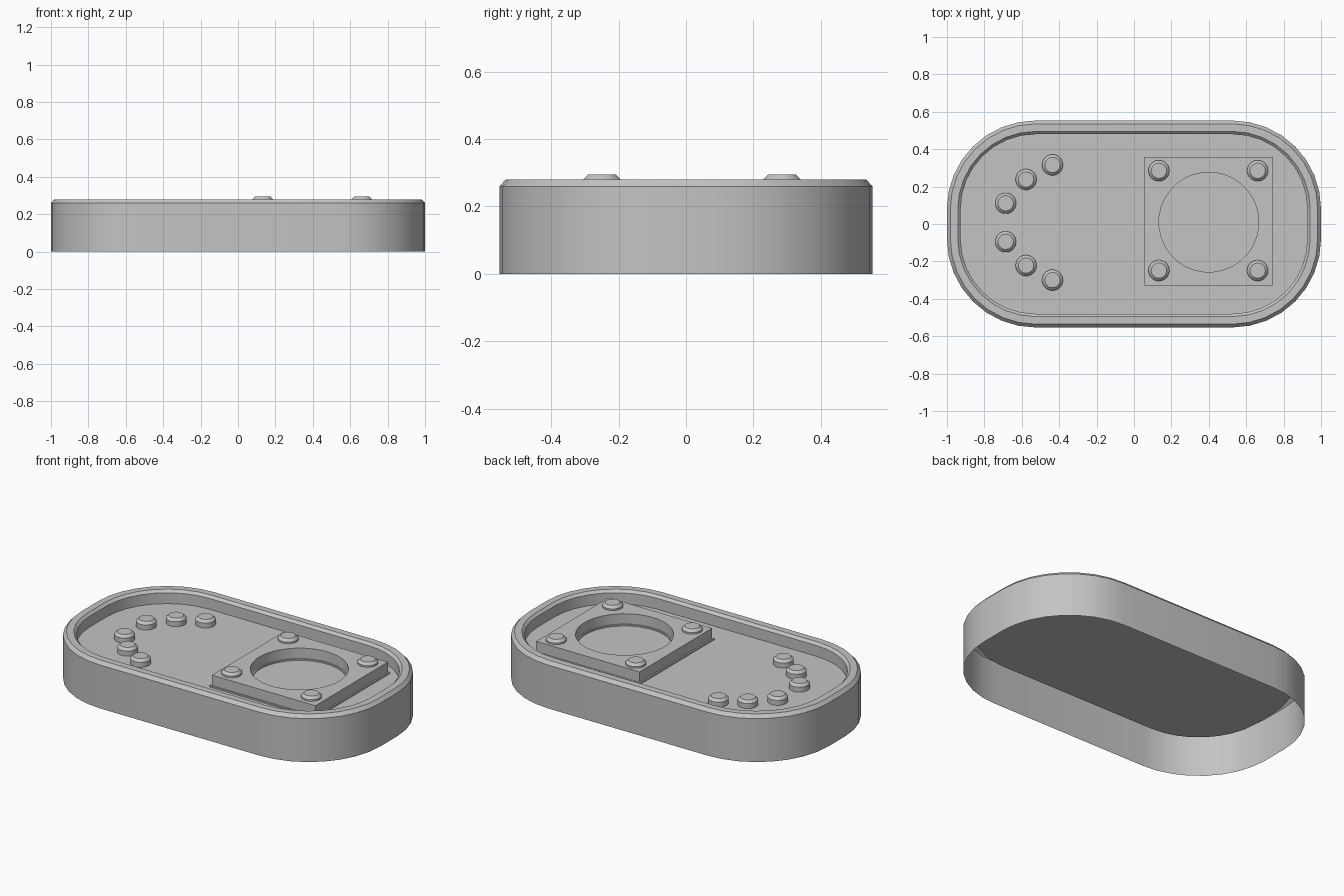
import bpy, bmesh, math

cube = bpy.data.objects.get("Cube")
if cube:
    bpy.data.objects.remove(cube)

grey = bpy.data.materials.new("plain_grey")
grey.use_nodes = True
colour = (0.55, 0.55, 0.55, 1)
grey.diffuse_color = colour
grey.node_tree.nodes["Principled BSDF"].inputs["Base Color"].default_value = colour

FLOOR, PLATE_TOP, BOLT_TOP = 0.20, 0.27, 0.295
PLATE_X, PLATE_Y = 0.40, 0.015
CORNER, HALF_WIDTH = 0.473, 0.553


def outline(inset, z, steps=8):
    """Closed loop of a rectangle with large round corners."""
    r = CORNER - inset
    loop = []
    for quarter, (sx, sy) in enumerate(((1, 1), (-1, 1), (-1, -1), (1, -1))):
        for i in range(steps + 1):
            a = math.pi / 2 * (quarter + i / steps)
            loop.append((sx * (1 - CORNER) + r * math.cos(a),
                         sy * (HALF_WIDTH - CORNER) + r * math.sin(a), z))
    return loop


def circle(x, y, r, z, steps=32):
    angles = [2 * math.pi * (i + 0.5) / steps for i in range(steps)]
    return [(x + r * math.cos(a), y + r * math.sin(a), z) for a in angles]


def square(half, z, steps=32):
    """Square loop with as many points as the hole, so the two can be bridged."""
    loop = []
    for i in range(steps):
        a = 2 * math.pi * (i + 0.5) / steps
        c, s = math.cos(a), math.sin(a)
        # points beside each diagonal snap onto the corner
        k = half / max(abs(c), abs(s))
        x, y = c * k, s * k
        if abs(abs(c) - abs(s)) < 0.2:
            x, y = math.copysign(half, c), math.copysign(half, s)
        loop.append((PLATE_X + x, PLATE_Y + y, z))
    return loop


def skin(name, loops, cap):
    """Join successive loops with quads, and cap the last one if asked."""
    bm = bmesh.new()
    rings = [[bm.verts.new(p) for p in loop] for loop in loops]
    n = len(rings[0])
    for a, b in zip(rings, rings[1:]):
        for i in range(n):
            j = (i + 1) % n
            bm.faces.new((a[i], a[j], b[j], b[i]))
    if cap:
        bm.faces.new(rings[-1])
    bmesh.ops.remove_doubles(bm, verts=bm.verts, dist=0.0001)
    mesh = bpy.data.meshes.new(name)
    bm.to_mesh(mesh)
    bm.free()
    mesh.materials.append(grey)
    obj = bpy.data.objects.new(name, mesh)
    bpy.context.collection.objects.link(obj)
    bpy.ops.object.select_all(action="DESELECT")
    obj.select_set(True)
    bpy.context.view_layer.objects.active = obj
    bpy.ops.object.shade_smooth_by_angle(angle=math.radians(25))


def bolt(name, x, y, z, top):
    r, chamfer = 0.056, 0.015
    skin(name, [circle(x, y, r, z), circle(x, y, r, top - chamfer),
                circle(x, y, r - chamfer, top)], True)


# Hollow tray: outer wall, chamfered rim, inner wall and raised floor
skin("tray", [outline(0, 0), outline(0, 0.26), outline(0.018, 0.28),
              outline(0.058, 0.28), outline(0.073, 0.265), outline(0.073, FLOOR)], True)

# Square plate with a thin foot and a round opening
hole = (PLATE_X, PLATE_Y - 0.005)
foot = FLOOR + 0.008
skin("square_plate", [
    square(0.352, FLOOR), square(0.352, foot), square(0.343, foot), square(0.343, PLATE_TOP),
    circle(*hole, 0.267, PLATE_TOP), circle(*hole, 0.267, foot),
    circle(*hole, 0.259, foot), circle(*hole, 0.259, FLOOR)], False)

# Bolts at the plate corners
for sx in (-1, 1):
    for sy in (-1, 1):
        bolt("plate_bolt", PLATE_X - 0.003 + sx * 0.264, PLATE_Y + 0.003 + sy * 0.267,
             PLATE_TOP, BOLT_TOP)

# Arc of studs on the floor at the other end
for x, y in ((-0.436, 0.308), (-0.577, 0.23), (-0.686, 0.103)):
    for sy in (-1, 1):
        bolt("floor_stud", x, 0.008 + sy * y, FLOOR, FLOOR + 0.045)
